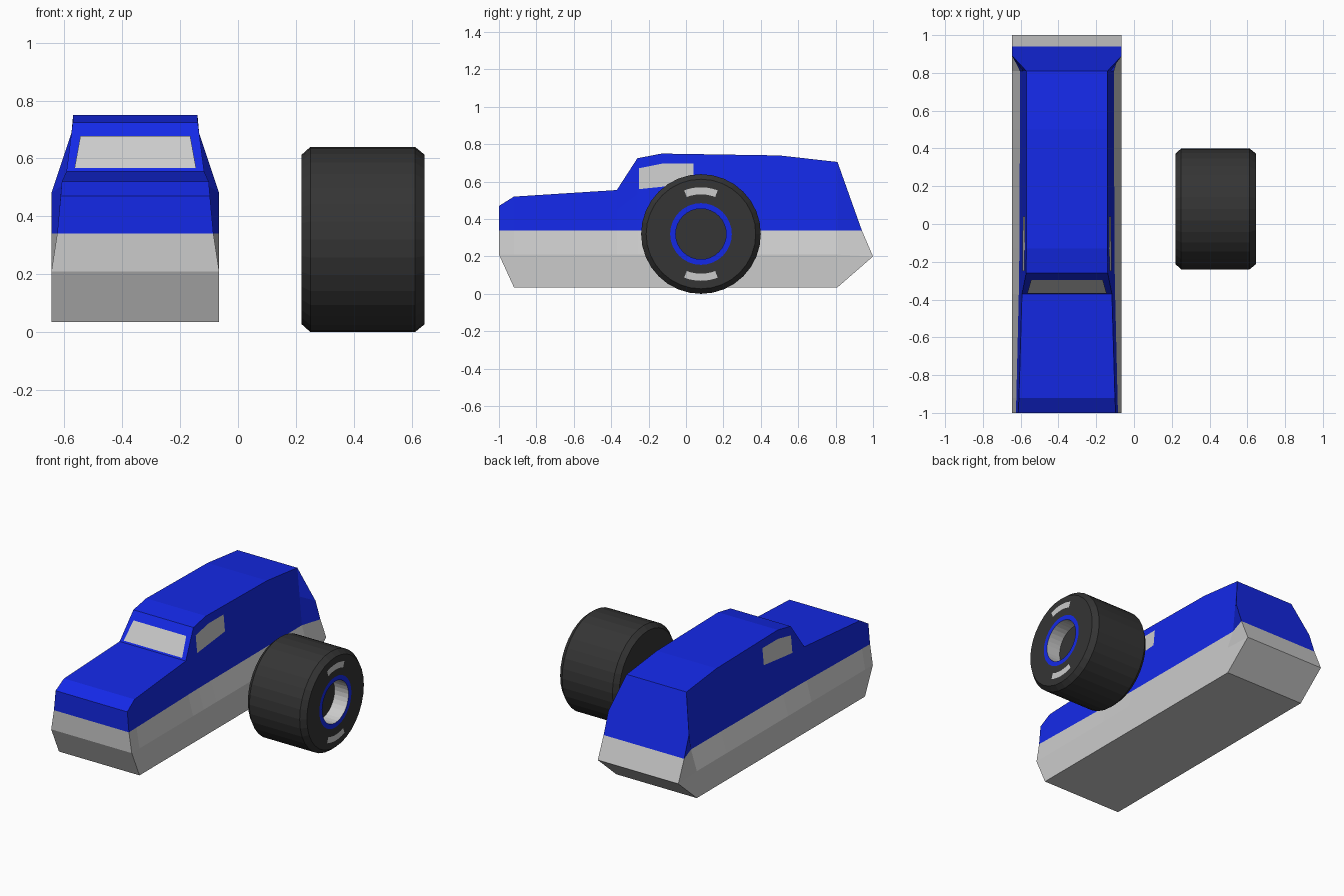
import bpy, bmesh
from math import cos, sin, pi, radians

if "Cube" in bpy.data.objects:
    bpy.data.objects.remove(bpy.data.objects["Cube"])

CX = -0.355                    # body centre line
WX0, WX1, WY, WZ = 0.22, 0.645, 0.08, 0.32   # wheel ends and axle
SEG = 32


def material(name, rgb):
    m = bpy.data.materials.new(name)
    m.diffuse_color = (*rgb, 1)
    m.use_nodes = True
    m.node_tree.nodes["Principled BSDF"].inputs["Base Color"].default_value = m.diffuse_color
    return m


blue = material("blue paint", (0.007, 0.022, 0.8))
rubber = material("dark rubber", (0.035, 0.035, 0.035))


def make(name, verts, faces, mat=None):
    bm = bmesh.new()
    vs = [bm.verts.new(v) for v in verts]
    for f in faces:
        bm.faces.new([vs[i] for i in f])
    bmesh.ops.remove_doubles(bm, verts=bm.verts, dist=1e-5)
    me = bpy.data.meshes.new(name)
    bm.to_mesh(me)
    bm.free()
    ob = bpy.data.objects.new(name, me)
    bpy.context.collection.objects.link(ob)
    if mat:
        me.materials.append(mat)
    return ob


def loft(name, sections, side, mat=None):
    """Skin mirrored half sections (half width, y, z), first drawn on the given side."""
    verts, faces = [], []
    n = 2 * len(sections[0])
    for sec in sections:
        verts += [(CX + side * w, y, z) for w, y, z in sec]
        verts += [(CX - side * w, y, z) for w, y, z in reversed(sec)]
    for i in range(len(sections) - 1):
        for k in range(n - 1):
            a, b = i * n + k, (i + 1) * n + k
            faces.append((a, a + 1, b + 1, b))
    last = (len(sections) - 1) * n
    for k in range(n // 2 - 1):
        cap = (k, n - 1 - k, n - 2 - k, k + 1)
        faces.append(cap)
        faces.append([last + v for v in reversed(cap)])
    make(name, verts, faces, mat)


# Body stations: y, roof height, waist half width, roof half width
stations = [
    (-1.00, 0.47, 0.270, 0.258), (-0.92, 0.52, 0.268, 0.254),
    (-0.37, 0.555, 0.255, 0.238), (-0.26, 0.725, 0.253, 0.216),
    (-0.13, 0.75, 0.252, 0.215), (0.50, 0.74, 0.249, 0.215),
    (0.81, 0.705, 0.248, 0.215),
]
BELT = 0.34
upper, lower = [], []
for y, top, w, tw in stations:
    upper.append([(w, y, BELT), ((w + tw) / 2, y, (BELT + top) / 2), (tw, y, top)])
    lower.append([(w, y, BELT), (0.29, y, 0.21), (0.29, max(y, -0.92), 0.035)])
# Flared tail
upper.append([(0.29, 0.94, BELT), (0.29, 0.89, 0.48), (0.215, 0.81, 0.705)])
lower.append([(0.29, 0.94, BELT), (0.29, 1.0, 0.2), (0.29, 0.81, 0.035)])
loft("upper_body", upper, -1, blue)
loft("lower_body", lower, 1)

# Windscreen, lying on the sloped front of the cabin
screen = []
for s, z, w in ((-1, 0.565, 0.21), (1, 0.565, 0.21), (1, 0.675, 0.19), (-1, 0.675, 0.19)):
    screen.append((CX + s * w, -0.374 + (z - 0.555) * 0.11 / 0.17, z + 0.002))
make("windscreen", screen, [range(4)])

# Side windows
outline = [(-0.25, 0.56), (0.04, 0.59), (0.04, 0.698), (-0.12, 0.698), (-0.25, 0.672)]
for name, s in (("right_window", 1), ("left_window", -1)):
    pts = [(CX + s * (0.257 - (z - BELT) * 0.095), y, z) for y, z in outline]
    make(name, pts[::s], [range(5)])


def lathe(name, profile, mat=None):
    """Turn an (x, radius) profile around the wheel axle."""
    verts = [(x, WY + r * cos(2 * pi * j / SEG), WZ + r * sin(2 * pi * j / SEG))
             for x, r in profile for j in range(SEG)]
    faces = []
    for i in range(len(profile) - 1):
        for j in range(SEG):
            k = (j + 1) % SEG
            a, b = i * SEG, (i + 1) * SEG
            if profile[i][1] == 0:
                faces.append((a, b + k, b + j))
            elif profile[i + 1][1] == 0:
                faces.append((a + j, a + k, b))
            else:
                faces.append((a + j, a + k, b + k, b + j))
    ob = make(name, verts, faces, mat)
    return ob


# Wheel: tyre, coloured ring, recessed hub
lathe("tyre", [(WX0, 0), (WX0, 0.293), (0.25, 0.32), (0.612, 0.32), (WX1, 0.293), (WX1, 0.165)], rubber)
lathe("wheel_ring", [(WX1, 0.165), (WX1, 0.135)], blue)
lathe("hub_wall", [(WX1, 0.135), (WX1 - 0.1, 0.135)])
lathe("hub_disc", [(WX1 - 0.1, 0.135), (WX1 - 0.1, 0)], rubber)

# Pale arc marks on the tyre wall
for name, mid in (("upper_mark", 90), ("lower_mark", 270)):
    arc = [radians(mid - 21 + 7 * i) for i in range(7)]
    ring = [(0.25, a) for a in arc] + [(0.212, a) for a in reversed(arc)]
    pts = [(WX1 + 0.003, WY + r * cos(a), WZ + r * sin(a)) for r, a in ring]
    make(name, pts, [(i, i + 1, 12 - i, 13 - i) for i in range(6)])
